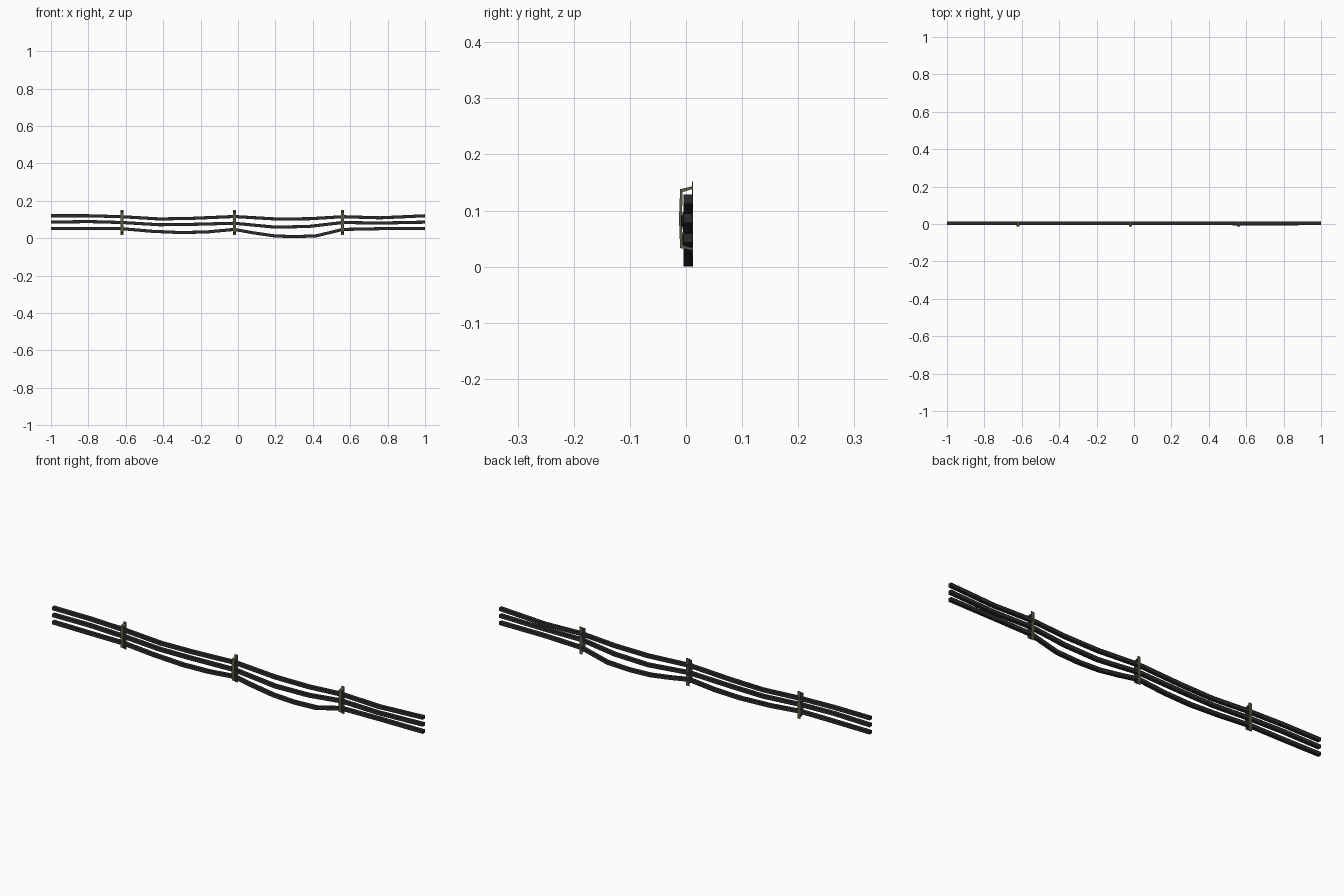
import bpy, bmesh, math
from mathutils import Vector

if "Cube" in bpy.data.objects:
    bpy.data.objects.remove(bpy.data.objects["Cube"])


def material(name, rgb):
    m = bpy.data.materials.new(name)
    m.diffuse_color = (*rgb, 1)
    m.use_nodes = True
    m.node_tree.nodes["Principled BSDF"].inputs["Base Color"].default_value = m.diffuse_color
    return m


RUBBER = material("black rubber", (0.024, 0.024, 0.025))
METAL = material("olive metal", (0.105, 0.097, 0.063))


def finish(name, bm, mat):
    bmesh.ops.recalc_face_normals(bm, faces=bm.faces)
    me = bpy.data.meshes.new(name)
    bm.to_mesh(me)
    bm.free()
    me.materials.append(mat)
    ob = bpy.data.objects.new(name, me)
    bpy.context.collection.objects.link(ob)
    return ob


def cable(name, pts, half=0.0083):
    """Square-section cable swept along (x, z, y) points."""
    bm = bmesh.new()
    rings = []
    for x, z, y in pts:
        rings.append([bm.verts.new((x, y + half * sy, z + half * sz))
                      for sy, sz in ((1, 1), (-1, 1), (-1, -1), (1, -1))])
    for a, b in zip(rings, rings[1:]):
        for i in range(4):
            j = (i + 1) % 4
            bm.faces.new((a[i], a[j], b[j], b[i]))
    bm.faces.new(rings[0])
    bm.faces.new(rings[-1])
    return finish(name, bm, RUBBER)


# Three sagging cables: (x, z, y)
Y = 0.0042
cable("top_cable", [(-1, .120, Y), (-.8, .120, Y), (-.62, .115, Y), (-.42, .103, Y),
                    (-.25, .106, Y), (-.02, .116, Y), (.2, .103, Y), (.38, .104, Y),
                    (.56, .115, Y), (.76, .109, Y), (1, .120, Y)])
cable("middle_cable", [(-1, .086, Y), (-.8, .089, .002), (-.62, .084, .002), (-.42, .072, Y),
                       (-.25, .074, Y), (-.02, .080, Y), (.2, .059, Y), (.38, .063, Y),
                       (.56, .084, .001), (.76, .081, -.001), (1, .086, Y)])
cable("bottom_cable", [(-1, .051, Y), (-.8, .051, .002), (-.62, .051, .002), (-.46, .037, Y),
                       (-.3, .030, Y), (-.16, .034, Y), (-.02, .047, Y), (.08, .029, Y),
                       (.19, .013, Y), (.3, .0083, Y), (.42, .013, Y), (.56, .047, Y),
                       (.76, .051, .002), (1, .051, Y)])

# Clips: a bowed strap in front of a thin back plate, as (y, z) quads
OUTER = [(.0107, .029), (-.0105, .033), (-.0125, .085), (-.0105, .138), (.0107, .143)]
INNER = [(.0107, .034), (-.0058, .038), (-.0075, .085), (-.0058, .133), (.0107, .138)]
PLATE = [(.0107, .018), (.0125, .018), (.0125, .152), (.0107, .152)]
QUADS = [(OUTER[k], OUTER[k + 1], INNER[k + 1], INNER[k]) for k in range(4)]


def extrude_x(bm, polys, x0, width):
    lookup = {}
    faces = []
    for poly in polys:
        for p in poly:
            if p not in lookup:
                lookup[p] = bm.verts.new((x0, *p))
        faces.append(bm.faces.new([lookup[p] for p in poly]))
    ext = bmesh.ops.extrude_face_region(bm, geom=faces, use_keep_orig=True)
    bmesh.ops.translate(bm, vec=Vector((width, 0, 0)),
                        verts=[v for v in ext["geom"] if isinstance(v, bmesh.types.BMVert)])


for n, cx in enumerate((-.619, -.018, .558)):
    bm = bmesh.new()
    extrude_x(bm, QUADS, cx - .008, .016)
    extrude_x(bm, [PLATE], cx - .008, .016)
    # drop the faces between neighbouring strap quads
    finish(f"cable_clip_{n + 1}", bm, METAL)
